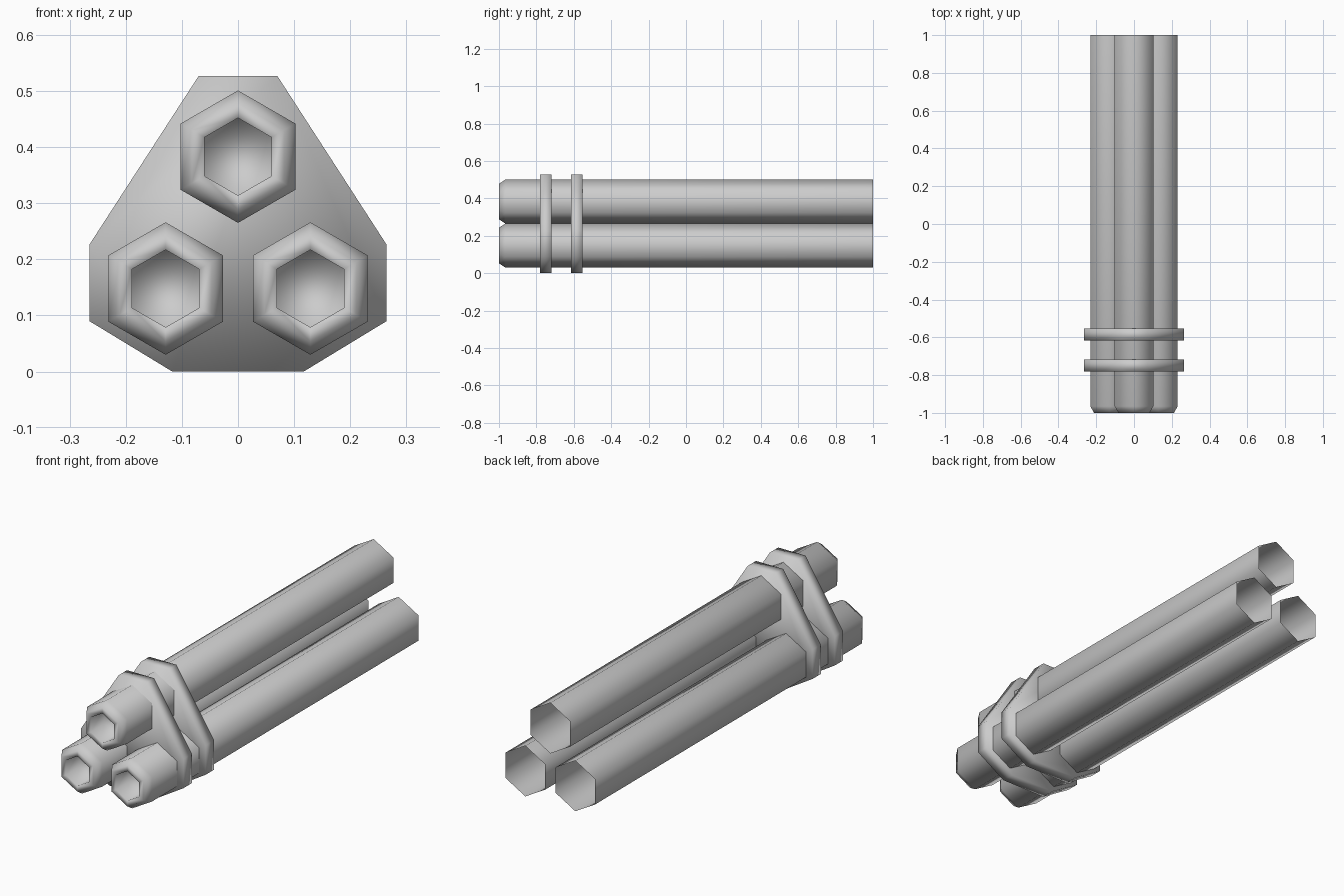
import bpy
import bmesh
from math import cos, sin, pi

cube = bpy.data.objects.get("Cube")
if cube:
    bpy.data.objects.remove(cube, do_unlink=True)

# One plain grey metal
grey = bpy.data.materials.new("grey_metal")
grey.use_nodes = True
grey.diffuse_color = (0.6, 0.6, 0.6, 1)
grey.node_tree.nodes["Principled BSDF"].inputs["Base Color"].default_value = (0.6, 0.6, 0.6, 1)


def loft(name, sections, cap_end):
    """Skin (outline, y) sections in order; the first section is capped."""
    bm = bmesh.new()
    rings = [[bm.verts.new((x, y, z)) for x, z in outline] for outline, y in sections]
    for a, b in zip(rings, rings[1:]):
        for i in range(len(a)):
            j = (i + 1) % len(a)
            bm.faces.new((a[i], b[i], b[j], a[j]))
    bm.faces.new(rings[0])
    if cap_end:
        bm.faces.new(rings[-1][::-1])
    mesh = bpy.data.meshes.new(name)
    bm.to_mesh(mesh)
    bm.free()
    mesh.materials.append(grey)
    mesh.shade_smooth()
    obj = bpy.data.objects.new(name, mesh)
    bpy.context.collection.objects.link(obj)
    return obj


def hexagon(cx, cz, r):
    return [(cx + r * cos(pi / 6 + k * pi / 3), cz + r * sin(pi / 6 + k * pi / 3))
            for k in range(6)]


# Hexagonal barrels: blind bore, chamfered muzzle, open rear end
BARREL_PROFILE = [(0.069, -0.9), (0.069, -1.0), (0.095, -1.0), (0.118, -0.965), (0.118, 1.0)]
BARRELS = {"top_barrel": (0, 0.383), "left_barrel": (0.129, 0.148), "right_barrel": (-0.129, 0.148)}
for name, (cx, cz) in BARRELS.items():
    loft(name, [(hexagon(cx, cz, r), y) for r, y in BARREL_PROFILE], False)

# Clamp plates: mirrored eight-sided outline
half = [(0.117, 0), (0.265, 0.09), (0.265, 0.226), (0.07, 0.527)]
outline = half + [(-x, z) for x, z in reversed(half)]
for name, y in (("front_clamp_plate", -0.78), ("rear_clamp_plate", -0.616)):
    loft(name, [(outline, y), (outline, y + 0.062)], True)
